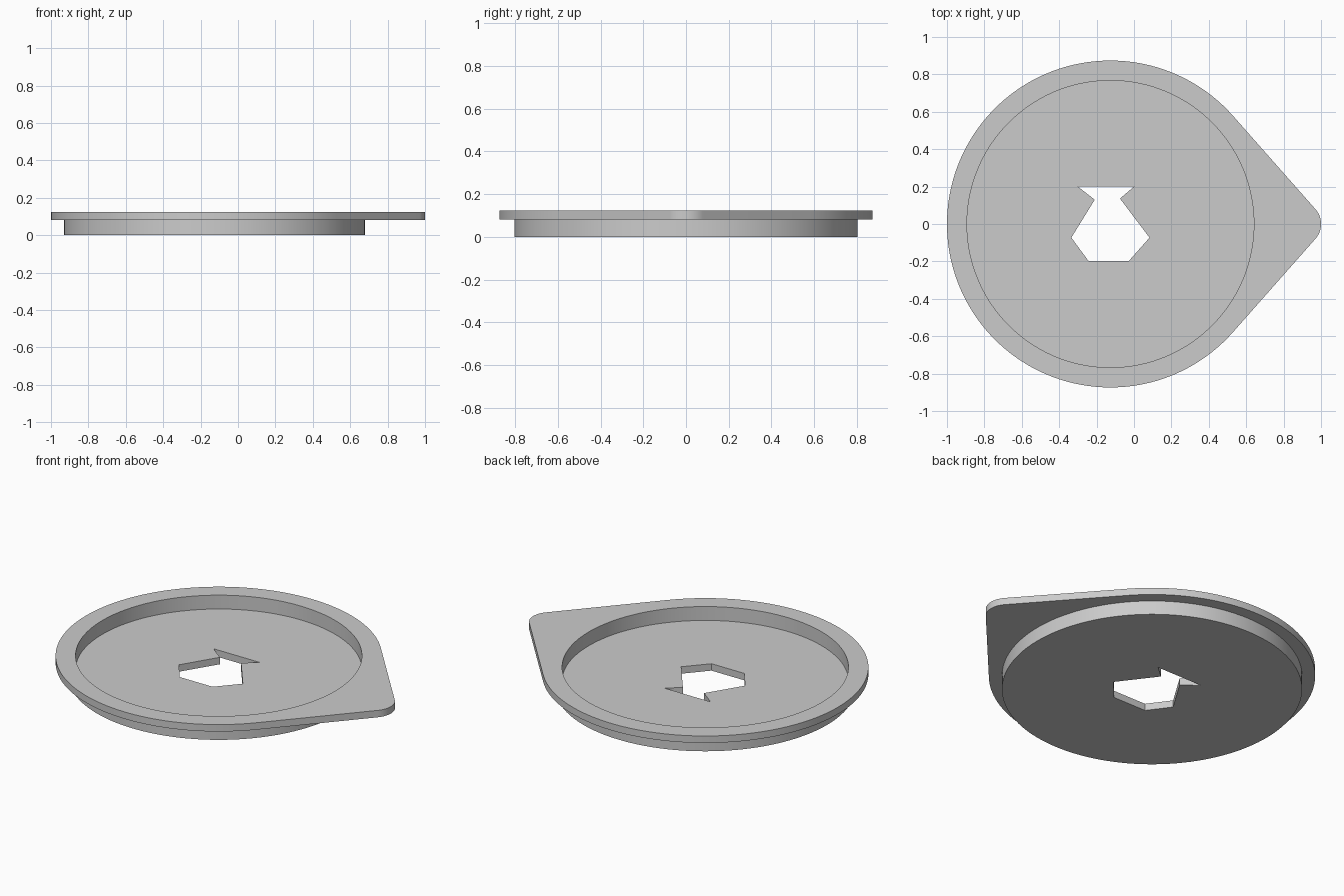
import bpy, bmesh
from math import sin, cos, acos, pi, radians

cube = bpy.data.objects.get("Cube")
if cube:
    bpy.data.objects.remove(cube, do_unlink=True)

# Main dimensions
CX, RIM_R, TIP_R = -0.126, 0.874, 0.12
WALL_R, INNER_R = 0.804, 0.767
FLOOR, LEDGE, TOP = 0.041, 0.082, 0.123
SEGMENTS = 144


def arc(cx, r, start, end, n):
    return [(cx + r * cos(start + (end - start) * i / n),
             r * sin(start + (end - start) * i / n)) for i in range(n + 1)]


def circle(r):
    return arc(CX, r, 0, 2 * pi, SEGMENTS)[:-1]


# Teardrop rim: large circle joined to a small tip circle by tangents
tip_x = 1 - TIP_R
a = acos((RIM_R - TIP_R) / (tip_x - CX))
rim = arc(CX, RIM_R, a, 2 * pi - a, 112) + arc(tip_x, TIP_R, -a, a, 24)

# Keyed hole through the floor
hole = [(-0.30, 0.20), (-0.21, 0.13), (-0.335, -0.073), (-0.243, -0.198),
        (-0.028, -0.198), (0.083, -0.073), (-0.075, 0.136), (0.0, 0.20)]

bm = bmesh.new()


def loop(points, z):
    verts = [bm.verts.new((x, y, z)) for x, y in points]
    return [bm.edges.new((v, verts[(i + 1) % len(verts)])) for i, v in enumerate(verts)]


def wall(points, z0, z1):
    low, high = loop(points, z0), loop(points, z1)
    for e, f in zip(low, high):
        bm.faces.new((e.verts[0], e.verts[1], f.verts[1], f.verts[0]))
    return low, high


def cap(outer, inner):
    bmesh.ops.triangle_fill(bm, edges=outer + inner, use_beauty=True)


# Upright walls, then the flat faces between them
rim_low, rim_high = wall(rim, LEDGE, TOP)
outer_low, outer_high = wall(circle(WALL_R), 0, LEDGE)
inner_low, inner_high = wall(circle(INNER_R), FLOOR, TOP)
hole_low, hole_high = wall(hole, 0, FLOOR)
cap(rim_high, inner_high)
cap(inner_low, hole_high)
cap(rim_low, outer_high)
cap(outer_low, hole_low)
bmesh.ops.recalc_face_normals(bm, faces=bm.faces)

mesh = bpy.data.meshes.new("flanged_dish")
bm.to_mesh(mesh)
bm.free()
dish = bpy.data.objects.new("flanged_dish", mesh)
bpy.context.collection.objects.link(dish)

# Plain grey finish
grey = bpy.data.materials.new("plain_grey")
grey.use_nodes = True
colour = (0.6, 0.6, 0.6, 1)
grey.diffuse_color = colour
grey.node_tree.nodes["Principled BSDF"].inputs["Base Color"].default_value = colour
mesh.materials.append(grey)

bpy.ops.object.select_all(action='DESELECT')
dish.select_set(True)
bpy.context.view_layer.objects.active = dish
bpy.ops.object.shade_smooth_by_angle(angle=radians(30))
